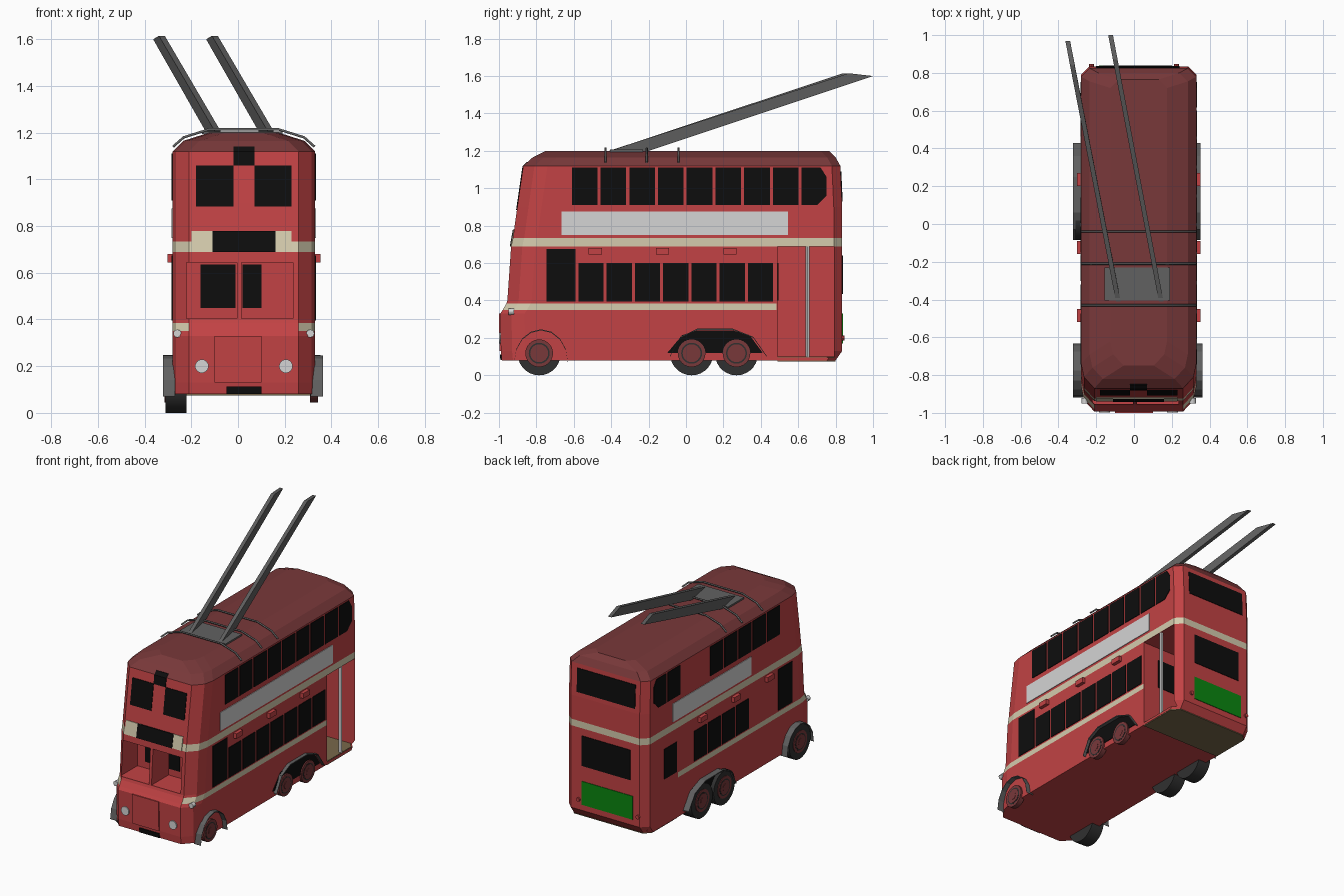
import bpy, bmesh, math
from mathutils import Vector

if "Cube" in bpy.data.objects:
    bpy.data.objects.remove(bpy.data.objects["Cube"])

def material(name, r, g, b):
    m = bpy.data.materials.new(name)
    m.use_nodes = True
    m.diffuse_color = (r, g, b, 1)
    m.node_tree.nodes["Principled BSDF"].inputs["Base Color"].default_value = (r, g, b, 1)
    return m

RED = material("body red", 0.54, 0.055, 0.058)
ROOF = material("dark red", 0.19, 0.04, 0.042)
CREAM = material("cream", 0.66, 0.6, 0.42)
BLACK = material("window black", 0.004, 0.004, 0.004)
WHITE = material("panel white", 0.66, 0.66, 0.66)
GREY = material("metal grey", 0.12, 0.12, 0.12)
TYRE = material("tyre grey", 0.03, 0.03, 0.03)
GREEN = material("panel green", 0.003, 0.24, 0.005)
BROWN = material("platform brown", 0.19, 0.14, 0.07)
CX, HALF = 0.025, 0.305          # body centre line and half width

def make(name, bm, *mats):
    bmesh.ops.recalc_face_normals(bm, faces=bm.faces)
    me = bpy.data.meshes.new(name)
    bm.to_mesh(me)
    bm.free()
    for m in mats:
        me.materials.append(m)
    ob = bpy.data.objects.new(name, me)
    bpy.context.collection.objects.link(ob)
    return ob

def prisms(name, polys, vec, mat):
    """Extrude each 3D polygon along vec, all in one object."""
    bm = bmesh.new()
    for poly in polys:
        a = [bm.verts.new(p) for p in poly]
        b = [bm.verts.new(Vector(p) + Vector(vec)) for p in poly]
        bm.faces.new(a)
        bm.faces.new(b[::-1])
        for i in range(len(a)):
            j = (i + 1) % len(a)
            bm.faces.new((a[i], a[j], b[j], b[i]))
    return make(name, bm, mat)

def rect(u0, u1, v0, v1):
    return [(u0, v0), (u1, v0), (u1, v1), (u0, v1)]

def box(name, x0, x1, y0, y1, z0, z1, mat):
    return prisms(name, [[(x, y, z0) for x, y in rect(x0, x1, y0, y1)]], (0, 0, z1 - z0), mat)

def cylinder(name, loc, r, depth, axis, mat, r2=None, seg=24):
    bpy.ops.mesh.primitive_cone_add(vertices=seg, radius1=r, radius2=r if r2 is None else r2,
                                    depth=depth, location=loc)
    ob = bpy.context.object
    ob.name = name
    ob.rotation_euler = {"x": (0, math.pi / 2, 0), "y": (math.pi / 2, 0, 0), "z": (0, 0, 0)}[axis]
    ob.data.materials.append(mat)
    bpy.ops.object.shade_smooth_by_angle()
    return ob

# Body shell: stacked plan rings (height, front y, back y, half width)
LEVELS = [(0.08, -0.985, 0.80, HALF), (0.13, -0.99, 0.835, HALF), (0.33, -0.993, 0.835, HALF),
          (0.35, -0.98, 0.835, HALF), (0.385, -0.96, 0.835, HALF), (0.40, -0.955, 0.835, HALF),
          (0.69, -0.935, 0.835, HALF), (0.735, -0.925, 0.835, HALF), (0.9, -0.902, 0.835, HALF),
          (1.12, -0.87, 0.825, HALF), (1.165, -0.82, 0.8, 0.26), (1.2, -0.75, 0.765, 0.15)]

def ring(z, yf, yb, h):
    half = [(h - 0.045, yb), (h, yb - 0.045), (h, 0.485), (h, yf + 0.13),
            (h - 0.015, yf + 0.06), (h - 0.07, yf)]
    return [(CX + x, y, z) for x, y in half] + [(CX - x, y, z) for x, y in half[::-1]]

bm = bmesh.new()
rows = [[bm.verts.new(p) for p in ring(*lv)] for lv in LEVELS]
bm.faces.new(rows[0])
bm.faces.new(rows[-1]).material_index = 1
for lo, hi in zip(rows, rows[1:]):
    for i in range(len(lo)):
        j = (i + 1) % len(lo)
        f = bm.faces.new((lo[i], lo[j], hi[j], hi[i]))
        c = f.calc_center_median()
        low_band = 0.35 < c.z < 0.385 and abs(c.x - CX) > 0.2 and c.y < 0.48
        if c.z > 1.12:
            f.material_index = 1
        elif 0.69 < c.z < 0.735 or low_band:
            f.material_index = 2
body = make("body", bm, RED, ROOF, CREAM)

# Rear entrance and driver's windscreen openings
cutters = [box("entrance_cutter", -0.26, 0.45, 0.49, 0.79, 0.095, 0.688, RED),
           box("cab_cutter", -0.22, -0.005, -1.1, -0.77, 0.405, 0.645, RED),
           box("cab_cutter", 0.015, 0.235, -1.1, -0.77, 0.405, 0.645, RED)]
bpy.context.view_layer.objects.active = body
for c in cutters:
    mod = body.modifiers.new("opening", "BOOLEAN")
    mod.object, mod.operation, mod.solver = c, "DIFFERENCE", "EXACT"
    bpy.ops.object.modifier_apply(modifier=mod.name)
    bpy.data.objects.remove(c)

# Side windows, advert panels, vents and wheel arches
def side_plates(name, side, polys, mat, t=0.006):
    x = CX + side * (HALF - 0.002)
    return prisms(name, [[(x, y, z) for y, z in p] for p in polys], (side * t, 0, 0), mat)

def window_row(start, pitch, width, z0, z1, picks):
    return [rect(start + pitch * i, start + pitch * i + width, z0, z1) for i in picks]

arch = [(-0.1, 0.12), (-0.02, 0.215), (0.06, 0.24), (0.25, 0.24), (0.34, 0.215), (0.41, 0.12)]
rear_window = [(0.617, 0.91), (0.7, 0.91), (0.752, 0.96), (0.752, 1.06), (0.72, 1.11), (0.617, 1.11)]
for side, label in ((1, "left"), (-1, "right")):
    up = range(8) if side > 0 else (0, 1, 2, 3, 4, 7)
    low = range(7) if side > 0 else range(2, 6)
    wins = window_row(-0.61, 0.1535, 0.137, 0.91, 1.11, up) + [rear_window]
    wins += window_row(-0.575, 0.151, 0.135, 0.395, 0.6, low) + [rect(-0.745, -0.59, 0.395, 0.675)]
    if side < 0:
        wins.append(rect(0.5, 0.635, 0.395, 0.6))
    side_plates(label + "_windows", side, wins, BLACK)
    side_plates(label + "_advert_panel", side,
                [rect(-0.665 if side > 0 else -0.3, 0.545, 0.75, 0.875)], WHITE)
    side_plates(label + "_vents", side, window_row(-0.52, 0.36, 0.07, 0.645, 0.68, range(3)), RED, 0.025)
    side_plates(label + "_wheel_arch", side, [arch], BLACK)

# Front and back plates follow the slope of the body
def end_y(z, k):
    for a, b in zip(LEVELS, LEVELS[1:]):
        if a[0] <= z <= b[0]:
            return a[k] + (b[k] - a[k]) * (z - a[0]) / (b[0] - a[0])

def end_plates(name, rects, k, mat, t=0.006):
    s = -1 if k == 1 else 1
    polys = [[(x, end_y(z, k) - s * 0.002, z) for x, z in rect(*r)] for r in rects]
    return prisms(name, polys, (0, s * t, 0), mat)

end_plates("front_upper_windows", [(-0.18, -0.02, 0.885, 1.06), (0.07, 0.23, 0.885, 1.06),
                                   (-0.02, 0.07, 1.06, 1.119)], 1, BLACK)
end_plates("route_number_top", [(-0.02, 0.07, 1.119, 1.14)], 1, BLACK)
end_plates("destination_surround", [(-0.2, 0.23, 0.69, 0.78)], 1, CREAM)
end_plates("destination_blind", [(-0.11, 0.16, 0.69, 0.78)], 1, BLACK, 0.009)
end_plates("bonnet", [(-0.1, 0.1, 0.13, 0.33)], 1, RED, 0.009)
end_plates("front_plate", [(-0.05, 0.1, 0.081, 0.112)], 1, BLACK, 0.009)
end_plates("back_windows", [(-0.2, 0.24, 0.93, 1.09), (-0.165, 0.2, 0.435, 0.64)], 2, BLACK)
end_plates("back_panel", [(-0.185, 0.2, 0.17, 0.33)], 2, GREEN)
prisms("cab_bulkhead_windows", [[(x, -0.768, z) for x, z in rect(a, b, 0.45, 0.635)]
                                for a, b in ((-0.16, -0.01), (0.02, 0.1))], (0, -0.006, 0), BLACK)
prisms("entrance_bulkhead_window", [[(x, 0.488, z) for x, z in rect(0.04, 0.21, 0.4, 0.6)]],
       (0, 0.006, 0), BLACK)

# Lamps
for x in (-0.155, 0.205):
    cylinder("headlamp", (x, -0.99, 0.2), 0.029, 0.018, "y", WHITE)
for x in (-0.26, 0.31):
    cylinder("side_lamp", (x, -0.935, 0.34), 0.017, 0.03, "y", WHITE, seg=12)
for x in (-0.225, 0.225):
    cylinder("tail_lamp", (x, 0.838, 0.2), 0.013, 0.02, "y", RED, seg=10)

# Rear platform and grab pole
prisms("rear_platform", [[(CX - 0.3, 0.49, 0.074), (CX + 0.303, 0.49, 0.074), (CX + 0.303, 0.755, 0.074),
                          (CX + 0.26, 0.8, 0.074), (CX - 0.26, 0.8, 0.074), (CX - 0.3, 0.755, 0.074)]],
       (0, 0, 0.026), BROWN)
cylinder("grab_pole", (0.318, 0.65, 0.39), 0.011, 0.6, "z", WHITE, seg=12)

# Wheels: full tyres on one side, stepped hubs on both
for y in (-0.785, 0.03, 0.27):
    cylinder("tyre", (-0.265, y, 0.115), 0.115, 0.09, "x", TYRE, seg=28)
    for side, face in ((1, 0.335), (-1, -0.307)):
        cylinder("hub", (face - side * 0.01, y, 0.118), 0.074, 0.034, "x", ROOF)
        for r, out, mat in ((0.056, 0.008, TYRE), (0.048, 0.009, ROOF), (0.024, 0.011, ROOF)):
            cylinder("hub_ring", (face + side * (out - 0.005), y, 0.118), r, 0.01, "x", mat)

# Mudguards: thin bent strips standing out from the sides
front_arc = [(-0.775 + 0.143 * math.cos(math.pi * i / 8), 0.07 + 0.17 * math.sin(math.pi * i / 8))
             for i in range(9)]
rear_arc = [(-0.085, 0.1), (-0.03, 0.2), (0.06, 0.243), (0.25, 0.243), (0.36, 0.2), (0.43, 0.1)]
for arc, label, right_x in ((front_arc, "front_mudguard", 0.363), (rear_arc, "rear_mudguard", 0.353)):
    for x0, x1 in ((0.31, right_x), (-0.322, -0.27)):
        prisms(label, [[(x0, a[0], a[1]), (x0, b[0], b[1]), (x0, b[0], b[1] + 0.006),
                        (x0, a[0], a[1] + 0.006)] for a, b in zip(arc, arc[1:])], (x1 - x0, 0, 0), GREY)

# Roof gear: base, hoops and trolley poles
box("pole_base", -0.155, 0.19, -0.405, -0.23, 1.195, 1.206, GREY)
bow = [(0.303, 1.14), (0.258, 1.18), (0.15, 1.214)]
for y in (-0.43, -0.21, -0.04):
    cu = bpy.data.curves.new("roof_hoop", "CURVE")
    cu.dimensions, cu.bevel_depth, cu.bevel_resolution = "3D", 0.006, 1
    cu.materials.append(GREY)
    pts = [(CX + x, y, z) for x, z in bow] + [(CX - x, y, z) for x, z in bow[::-1]]
    sp = cu.splines.new("POLY")
    sp.points.add(len(pts) - 1)
    for p, co in zip(sp.points, pts):
        p.co = (*co, 1)
    bpy.context.collection.objects.link(bpy.data.objects.new("roof_hoop", cu))
for x0, dy, label in ((0.122, 0, "left"), (-0.105, -0.03, "right")):
    side_profile = [(-0.41, 1.2), (-0.2, 1.2), (1.0, 1.6), (0.87, 1.615)]
    prisms(label + "_trolley_pole",
           [[(x0 - 0.19 * (y + 0.36), y + dy * (y > 0), z) for y, z in side_profile]],
           (0.025, 0, 0), GREY)
